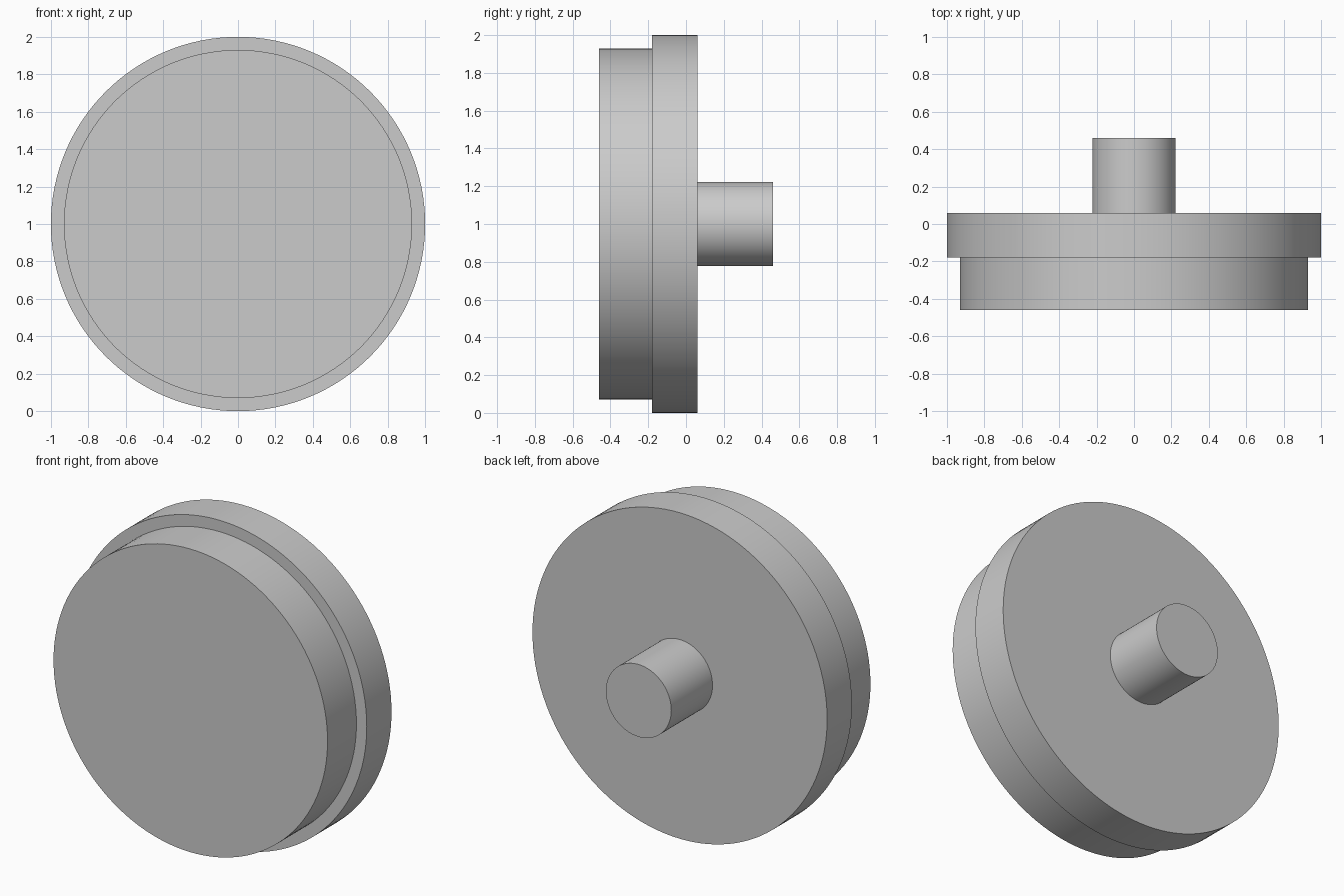
import bpy
import math

cube = bpy.data.objects.get("Cube")
if cube:
    bpy.data.objects.remove(cube, do_unlink=True)

GREY = (0.6, 0.6, 0.6, 1.0)
grey = bpy.data.materials.new("light_grey")
grey.use_nodes = True
grey.diffuse_color = GREY
grey.node_tree.nodes["Principled BSDF"].inputs["Base Color"].default_value = GREY


def disc(name, radius, front, back, sides=128):
    """Solid cylinder along y, centred at z = 1."""
    bpy.ops.mesh.primitive_cylinder_add(
        vertices=sides, radius=radius, depth=back - front,
        location=(0, (front + back) / 2, 1), rotation=(math.pi / 2, 0, 0))
    obj = bpy.context.object
    obj.name = name
    obj.data.materials.append(grey)
    bpy.ops.object.shade_smooth_by_angle(angle=math.radians(30))
    return obj


# Front plate, wider flange behind it, and the rear stem
disc("front_plate", 0.93, -0.46, -0.18)
disc("flange", 1.0, -0.18, 0.06)
disc("rear_stem", 0.222, 0.06, 0.46)
